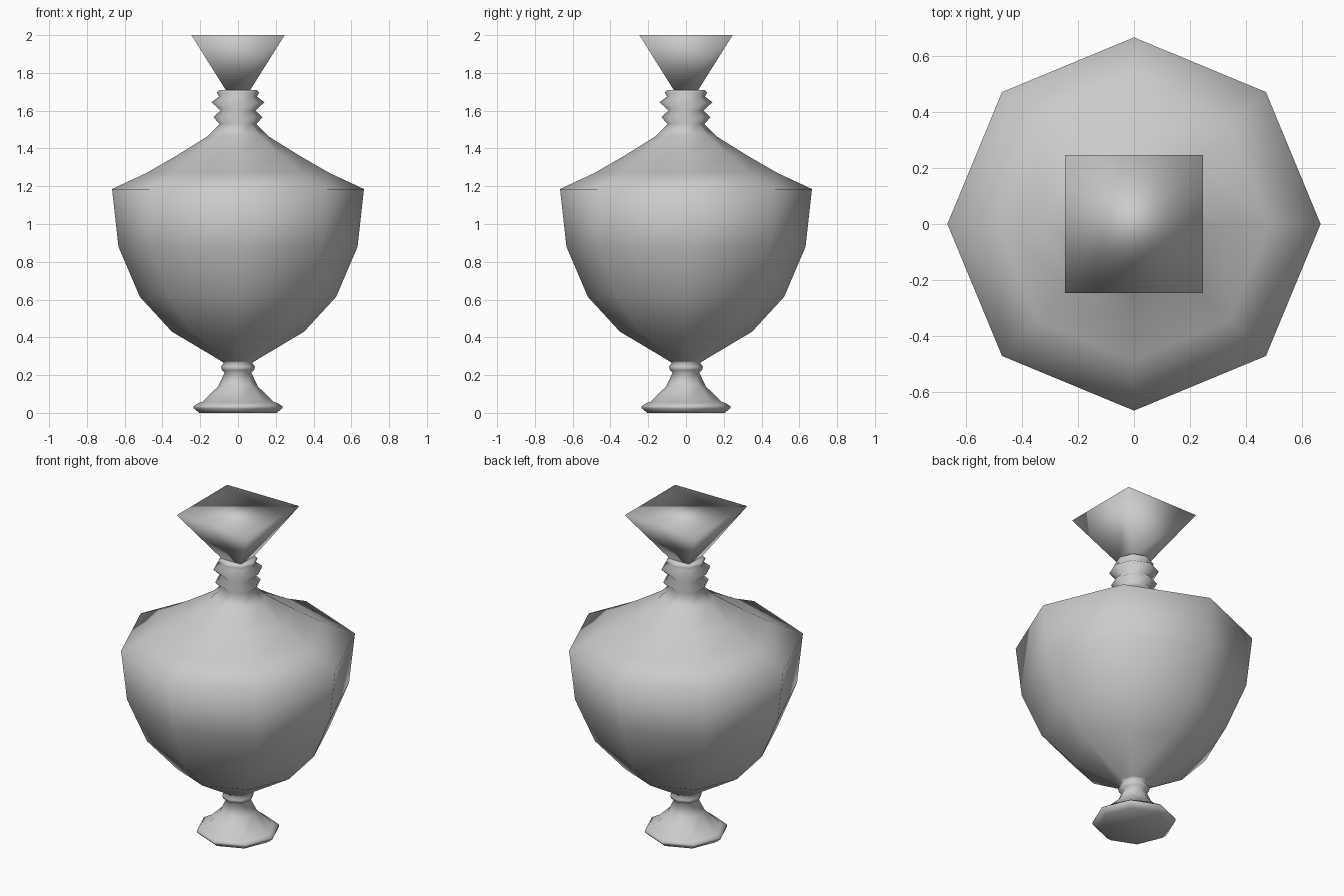
import bpy, bmesh, math

if "Cube" in bpy.data.objects:
    bpy.data.objects.remove(bpy.data.objects["Cube"])

clay = bpy.data.materials.new("grey clay")
clay.diffuse_color = (0.6, 0.6, 0.6, 1)
clay.use_nodes = True
clay.node_tree.nodes["Principled BSDF"].inputs["Base Color"].default_value = clay.diffuse_color


def lathe(name, profile, sides, turn=0.0):
    """Revolve (radius, z) points into a closed, smooth-shaded solid."""
    bm = bmesh.new()
    rings = []
    for r, z in profile:
        angles = [turn + 2 * math.pi * i / sides for i in range(sides)]
        rings.append([bm.verts.new((r * math.cos(a), r * math.sin(a), z)) for a in angles])
    for low, high in zip(rings, rings[1:]):
        for i in range(sides):
            j = (i + 1) % sides
            bm.faces.new((low[i], low[j], high[j], high[i]))
    bm.faces.new(rings[0][::-1])
    bm.faces.new(rings[-1])
    for f in bm.faces:
        f.smooth = True
    mesh = bpy.data.meshes.new(name)
    bm.to_mesh(mesh)
    bm.free()
    mesh.materials.append(clay)
    obj = bpy.data.objects.new(name, mesh)
    bpy.context.collection.objects.link(obj)
    return obj


# Eight-sided vase: foot, stem collar, belly, shoulder and ringed neck
foot = [(0.205, 0.0), (0.235, 0.025), (0.235, 0.035), (0.21, 0.052), (0.19, 0.058),
        (0.105, 0.14)]
collar = [(0.07, 0.215), (0.085, 0.225), (0.09, 0.245), (0.075, 0.265)]
belly = [(0.09, 0.275), (0.35, 0.43), (0.52, 0.615), (0.633, 0.88), (0.667, 1.185)]
shoulder = [(0.485, 1.27), (0.32, 1.365), (0.16, 1.465)]
neck = [(0.097, 1.53), (0.13, 1.565), (0.093, 1.60), (0.14, 1.645), (0.10, 1.675),
        (0.112, 1.695), (0.10, 1.71)]
lathe("vase", foot + collar + belly + shoulder + neck, 8)

# Square stopper flaring upward out of the neck
diagonal = math.sqrt(2)
lathe("stopper", [(0.062 * diagonal, 1.705), (0.247 * diagonal, 2.0)], 4, math.pi / 4)
